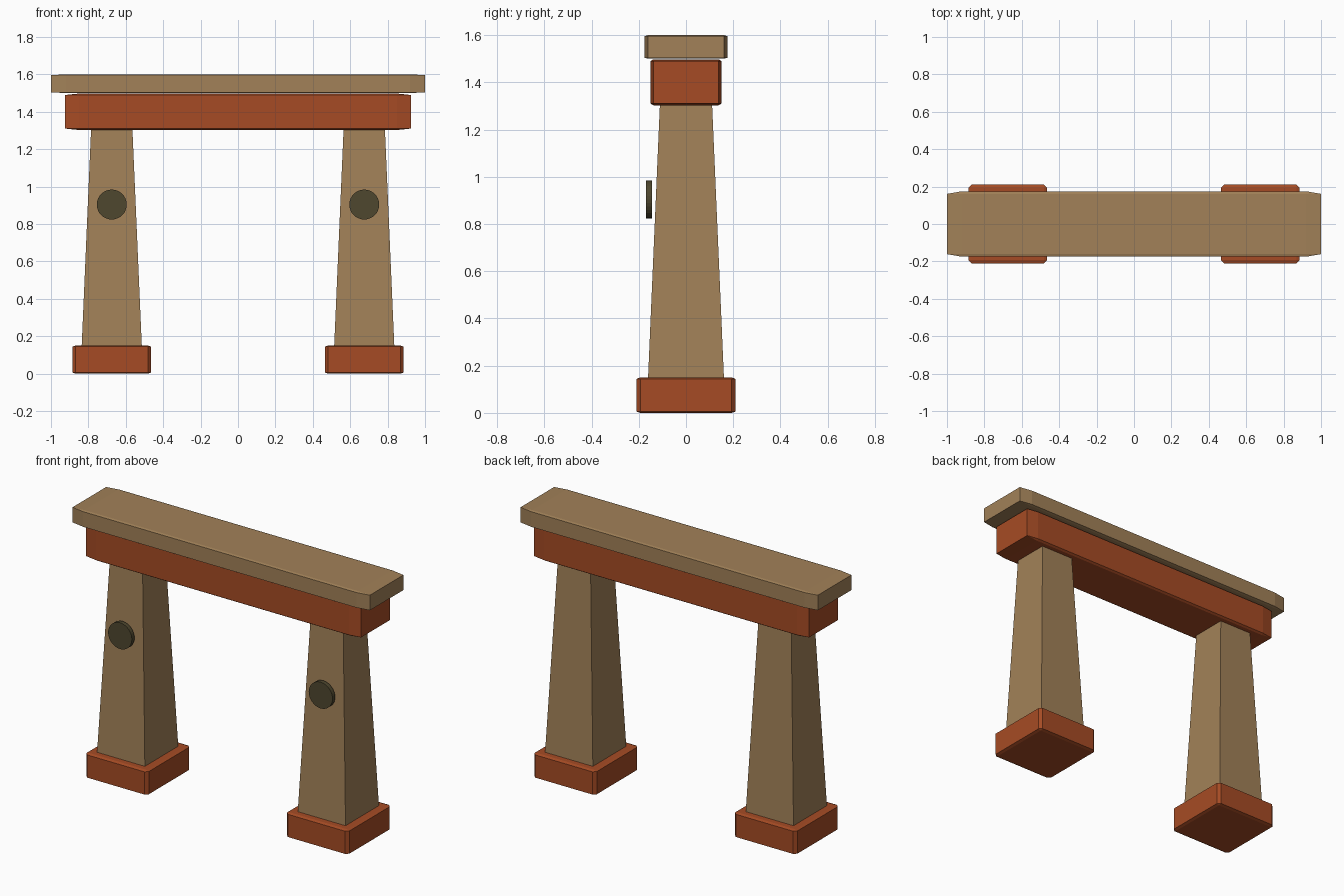
import bpy, bmesh, math
from mathutils import Matrix

if "Cube" in bpy.data.objects:
    bpy.data.objects.remove(bpy.data.objects["Cube"])


def material(name, rgb):
    m = bpy.data.materials.new(name)
    m.diffuse_color = (*rgb, 1)
    m.use_nodes = True
    m.node_tree.nodes["Principled BSDF"].inputs["Base Color"].default_value = m.diffuse_color
    return m


WOOD = material("tan wood", (0.36, 0.22, 0.098))
RED = material("rust red", (0.38, 0.071, 0.018))
DARK = material("dark olive", (0.077, 0.063, 0.028))


def finish(bm, name, mat):
    bmesh.ops.recalc_face_normals(bm, faces=bm.faces)
    mesh = bpy.data.meshes.new(name)
    bm.to_mesh(mesh)
    bm.free()
    mesh.materials.append(mat)
    obj = bpy.data.objects.new(name, mesh)
    bpy.context.collection.objects.link(obj)
    return obj


def block(name, mat, centre, size):
    """Unit cube bevelled first, then stretched, so chamfers follow the size."""
    bm = bmesh.new()
    bmesh.ops.create_cube(bm, size=1)
    bmesh.ops.bevel(bm, geom=bm.edges[:], offset=0.04, segments=1, affect='EDGES')
    bmesh.ops.scale(bm, vec=size, verts=bm.verts)
    bmesh.ops.translate(bm, vec=centre, verts=bm.verts)
    return finish(bm, name, mat)


def post(name, x, z0, z1, half0, half1):
    """Square tapered post."""
    bm = bmesh.new()
    bmesh.ops.create_cube(bm, size=2)
    for v in bm.verts:
        h, z = (half0, z0) if v.co.z < 0 else (half1, z1)
        v.co = (x + v.co.x * h, v.co.y * h, z)
    return finish(bm, name, WOOD)


def disc(name, x, z, radius, y0, y1):
    """Round plate facing the front."""
    bm = bmesh.new()
    bmesh.ops.create_cone(bm, cap_ends=True, segments=32, radius1=radius,
                          radius2=radius, depth=y1 - y0,
                          matrix=Matrix.Translation((x, (y0 + y1) / 2, z))
                          @ Matrix.Rotation(math.pi / 2, 4, 'X'))
    return finish(bm, name, DARK)


# Two legs: base, tapered post and front disc
for side, s in (("left", -1), ("right", 1)):
    x = 0.675 * s
    block(side + "_base", RED, (x, 0, 0.075), (0.42, 0.42, 0.15))
    post(side + "_post", x, 0.003, 1.48, 0.167, 0.103)
    disc(side + "_disc", x, 0.904, 0.08, -0.17, -0.145)

# Cross beam and cap plank
block("cross_beam", RED, (0, 0, 1.4), (1.85, 0.3, 0.195))
block("cap_plank", WOOD, (0, 0, 1.55), (2.0, 0.35, 0.1))
